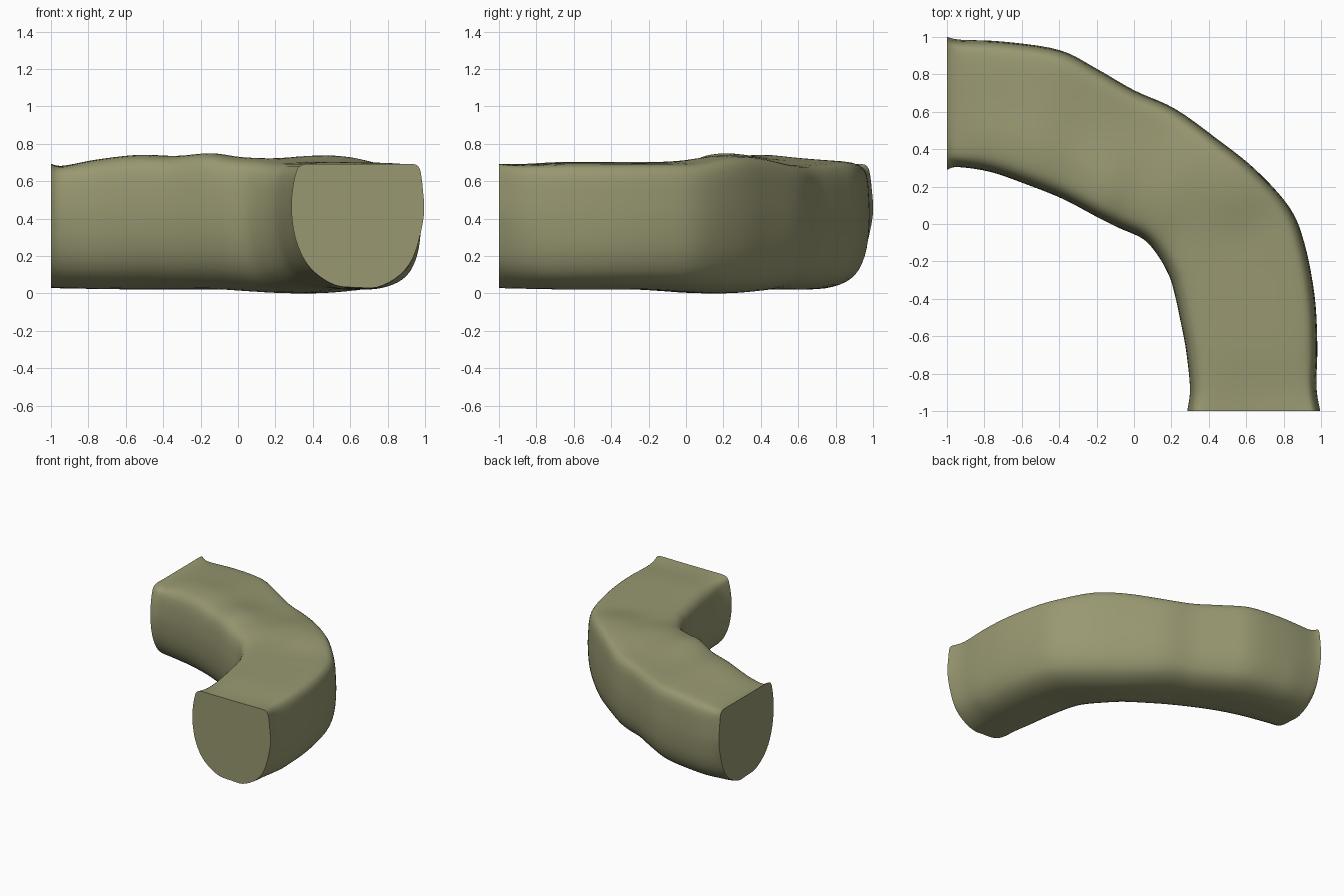
import bpy, bmesh
from mathutils import Vector

# Stations along the bend: outer x, y, inner x, y, bottom z, inner top z, outer top z
STATIONS = [
    (-1.00, 1.00, -1.00, 0.29, 0.03, 0.69, 0.69),
    (-0.93, 0.985, -0.94, 0.305, 0.027, 0.68, 0.68),
    (-0.70, 0.975, -0.77, 0.28, 0.022, 0.715, 0.70),
    (-0.40, 0.93, -0.58, 0.215, 0.02, 0.74, 0.71),
    (-0.20, 0.83, -0.38, 0.135, 0.02, 0.735, 0.70),
    (0.00, 0.715, -0.20, 0.04, 0.02, 0.75, 0.69),
    (0.22, 0.615, -0.08, -0.02, 0.01, 0.73, 0.695),
    (0.45, 0.45, 0.05, -0.08, 0.00, 0.715, 0.73),
    (0.65, 0.29, 0.13, -0.17, 0.00, 0.70, 0.735),
    (0.83, 0.09, 0.19, -0.28, 0.01, 0.70, 0.70),
    (0.91, -0.10, 0.22, -0.38, 0.018, 0.70, 0.695),
    (0.965, -0.38, 0.25, -0.52, 0.02, 0.70, 0.695),
    (0.98, -0.65, 0.28, -0.68, 0.02, 0.70, 0.695),
    (0.975, -0.87, 0.30, -0.88, 0.025, 0.69, 0.685),
    (0.995, -1.00, 0.285, -1.00, 0.03, 0.69, 0.69),
]
# Rounded sections with a flat top: across (0 inner, 1 outer), up (0..1)
END = [
    (0.5, 0), (0.64, 0), (0.78, 0.07), (0.89, 0.19), (0.955, 0.36), (1, 0.6),
    (0.99, 0.8), (0.975, 0.93), (0.955, 0.98), (0.91, 1), (0.72, 1), (0.5, 1),
    (0.28, 1), (0.12, 1), (0.06, 0.98), (0.035, 0.93), (0.01, 0.8), (0, 0.62),
    (0.03, 0.4), (0.1, 0.22), (0.2, 0.1), (0.34, 0.015),
]
MIDDLE = [
    (0.5, 0), (0.67, 0.005), (0.82, 0.055), (0.92, 0.15), (0.98, 0.32), (1, 0.55),
    (0.995, 0.75), (0.985, 0.87), (0.96, 0.945), (0.9, 0.985), (0.72, 1), (0.5, 1),
    (0.28, 1), (0.12, 0.98), (0.05, 0.935), (0.018, 0.86), (0.003, 0.74), (0, 0.57),
    (0.025, 0.37), (0.085, 0.2), (0.185, 0.085), (0.335, 0.01),
]


def smooth(rows, steps, closed=False):
    """Catmull-Rom interpolation through rows of numbers."""
    n, out = len(rows), []
    at = (lambda i: rows[i % n]) if closed else (lambda i: rows[max(0, min(n - 1, i))])
    for i in range(n if closed else n - 1):
        for k in range(steps):
            t = k / steps
            out.append([0.5 * (2 * b + (c - a) * t + (2 * a - 5 * b + 4 * c - d) * t * t
                               + (3 * b - a - 3 * c + d) * t ** 3)
                        for a, b, c, d in zip(at(i - 1), at(i), at(i + 1), at(i + 2))])
    if not closed:
        out.append(list(rows[-1]))
    return out


# Curved block lofted through the stations
bm = bmesh.new()
end, middle = smooth(END, 3, True), smooth(MIDDLE, 3, True)
path = smooth(STATIONS, 5)
n = len(end)
rings = []
for j, (ox, oy, ix, iy, zb, zi, zo) in enumerate(path):
    s = j / (len(path) - 1)
    w = min(1, 8 * min(s, 1 - s))                 # blend from end to middle section
    ring = []
    for (u0, v0), (u1, v1) in zip(end, middle):
        u, v = u0 + (u1 - u0) * w, v0 + (v1 - v0) * w
        k = max(0, min(1, (u - 0.2) / 0.6))
        zt = zi + (zo - zi) * k * k * (3 - 2 * k)
        ring.append(bm.verts.new((ix + (ox - ix) * u, iy + (oy - iy) * u, zb + (zt - zb) * v)))
    rings.append(ring)
for a, b in zip(rings, rings[1:]):
    for i in range(n):
        bm.faces.new((a[i], a[(i + 1) % n], b[(i + 1) % n], b[i]))
# Flat end caps
bm.faces.new(rings[0])
bm.faces.new(rings[-1])
bmesh.ops.recalc_face_normals(bm, faces=bm.faces)

# Rest on the ground
low = min(v.co.z for v in bm.verts)
bmesh.ops.translate(bm, verts=bm.verts, vec=Vector((0, 0, -low)))

mesh = bpy.data.meshes.new("curved_block")
bm.to_mesh(mesh)
bm.free()
block = bpy.data.objects.new("curved_block", mesh)
bpy.context.collection.objects.link(block)

mat = bpy.data.materials.new("olive_green")
mat.diffuse_color = (0.315, 0.315, 0.168, 1)
mesh.materials.append(mat)

bpy.context.view_layer.objects.active = block
block.select_set(True)
bpy.ops.object.shade_smooth_by_angle(angle=0.7)
